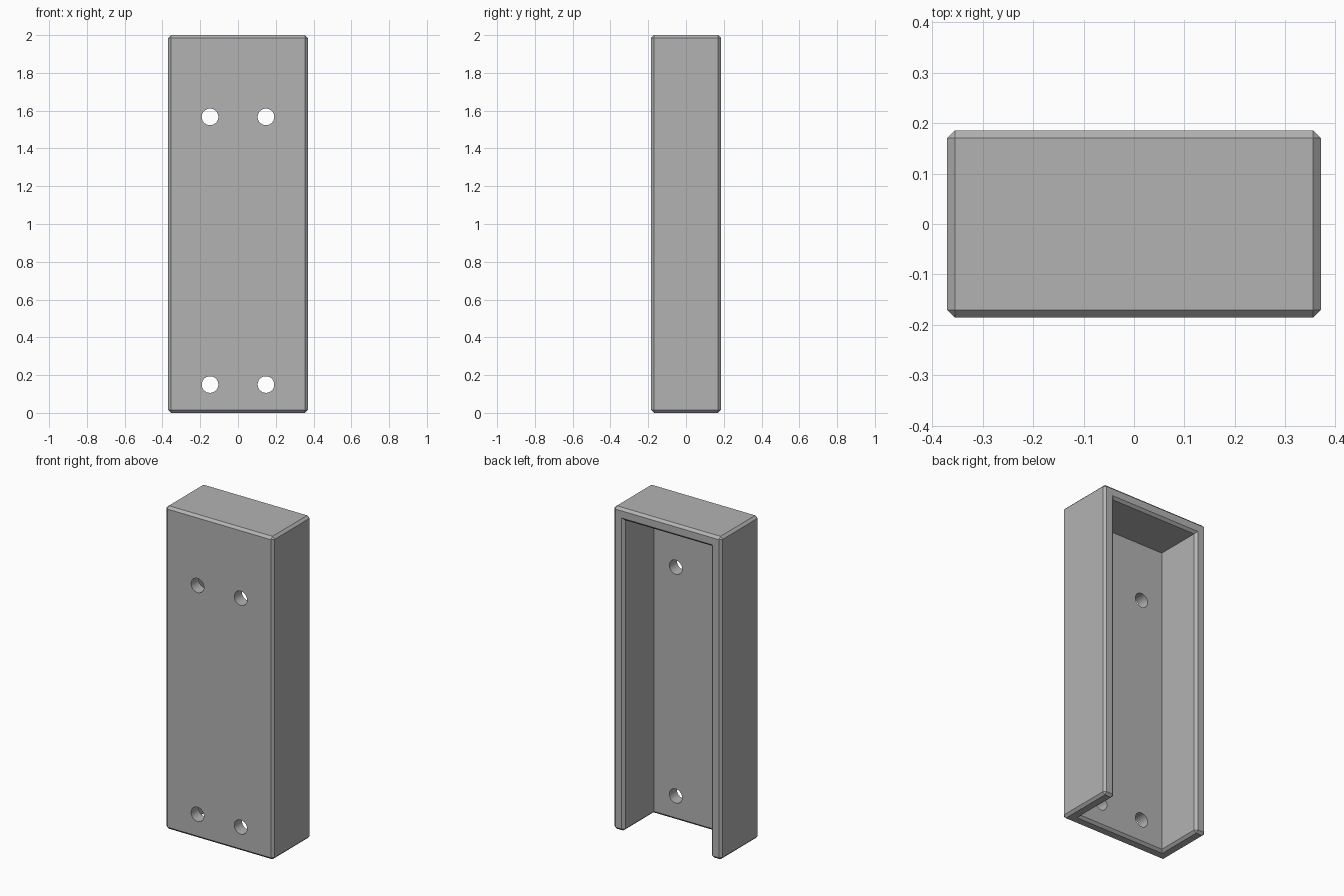
import bpy
import bmesh
from math import radians
from mathutils import Matrix, Vector

if "Cube" in bpy.data.objects:
    bpy.data.objects.remove(bpy.data.objects["Cube"])

WIDTH, DEPTH, HEIGHT = 0.74, 0.37, 2.0
WALL = 0.074
CHAMFER = 0.015
HOLE_RADIUS = 0.044


def add_object(name, bm):
    mesh = bpy.data.meshes.new(name)
    bm.to_mesh(mesh)
    bm.free()
    obj = bpy.data.objects.new(name, mesh)
    bpy.context.collection.objects.link(obj)
    return obj


def box(name, low, high):
    bm = bmesh.new()
    low, high = Vector(low), Vector(high)
    matrix = Matrix.Translation((low + high) / 2) @ Matrix.Diagonal((*(high - low), 1))
    bmesh.ops.create_cube(bm, size=1, matrix=matrix)
    return add_object(name, bm)


def cut(target, cutter):
    mod = target.modifiers.new("cut", "BOOLEAN")
    mod.operation = "DIFFERENCE"
    mod.solver = "EXACT"
    mod.object = cutter
    bpy.context.view_layer.objects.active = target
    bpy.ops.object.modifier_apply(modifier=mod.name)
    bpy.data.objects.remove(cutter)


# Housing: a block hollowed out through its back and bottom
x, y = WIDTH / 2, DEPTH / 2
housing = box("housing", (-x, -y, 0), (x, y, HEIGHT))
cut(housing, box("cavity_cutter", (-x + WALL, -y + WALL, -0.5),
                 (x - WALL, y + 0.5, HEIGHT - WALL)))

# Chamfer every outward edge, leaving the inner corners crisp
bm = bmesh.new()
bm.from_mesh(housing.data)
bmesh.ops.dissolve_limit(bm, angle_limit=radians(1), verts=bm.verts, edges=bm.edges)
bm.normal_update()
outward = [e for e in bm.edges
           if len(e.link_faces) == 2 and e.calc_face_angle_signed() > radians(45)]
bmesh.ops.bevel(bm, geom=outward, offset=CHAMFER, offset_type="OFFSET",
                segments=1, profile=0.5, affect="EDGES", clamp_overlap=True)
bm.to_mesh(housing.data)
bm.free()

# Four screw holes through the front plate
bm = bmesh.new()
for hx in (-0.148, 0.148):
    for hz in (0.15, 1.567):
        matrix = Matrix.Translation((hx, -y, hz)) @ Matrix.Rotation(radians(90), 4, "X")
        bmesh.ops.create_cone(bm, cap_ends=True, segments=32, radius1=HOLE_RADIUS,
                              radius2=HOLE_RADIUS, depth=0.3, matrix=matrix)
cut(housing, add_object("hole_cutter", bm))

# Plain grey finish
grey = bpy.data.materials.new("grey")
grey.use_nodes = True
colour = (0.45, 0.45, 0.45, 1)
grey.diffuse_color = colour
grey.node_tree.nodes["Principled BSDF"].inputs["Base Color"].default_value = colour
housing.data.materials.clear()
housing.data.materials.append(grey)

# Smooth hole walls, sharp edges elsewhere
bpy.ops.object.select_all(action="DESELECT")
housing.select_set(True)
bpy.context.view_layer.objects.active = housing
bpy.ops.object.shade_smooth_by_angle(angle=radians(30))
